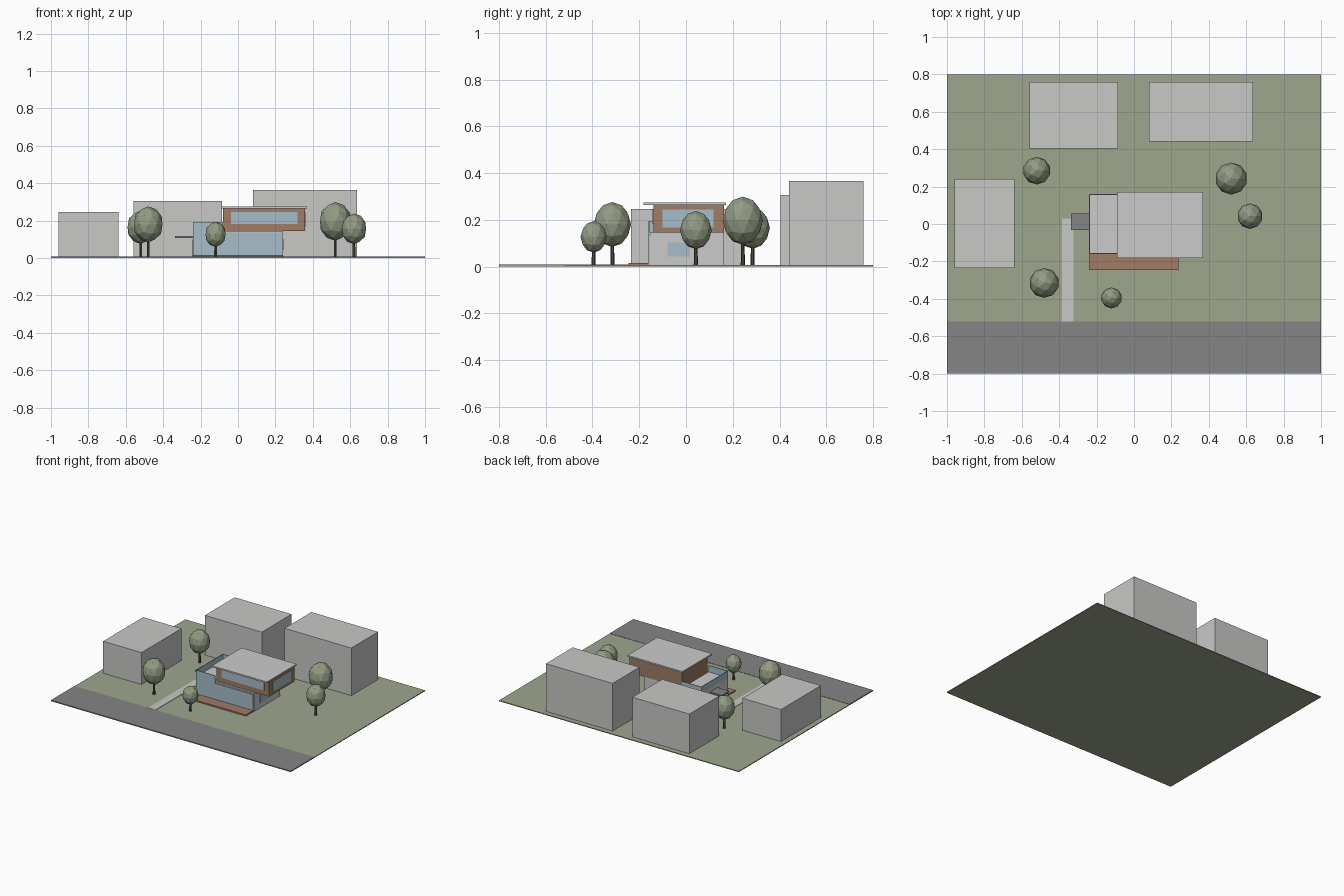
import bpy, bmesh
from mathutils import Matrix

if "Cube" in bpy.data.objects:
    bpy.data.objects.remove(bpy.data.objects["Cube"])


def material(name, r, g, b):
    m = bpy.data.materials.new(name)
    m.diffuse_color = (r, g, b, 1)
    m.use_nodes = True
    m.node_tree.nodes["Principled BSDF"].inputs["Base Color"].default_value = m.diffuse_color
    return m


GRASS = material("grass_green", 0.34, 0.38, 0.27)
ASPHALT = material("asphalt_grey", 0.235, 0.235, 0.24)
CONTEXT = material("context_grey", 0.58, 0.58, 0.57)
RENDER = material("wall_light_grey", 0.59, 0.60, 0.59)
GLASS = material("glass_blue", 0.39, 0.52, 0.59)
WOOD = material("timber_brown", 0.35, 0.20, 0.13)
LEAF = material("leaf_green", 0.29, 0.33, 0.23)
BARK = material("bark_brown", 0.10, 0.07, 0.05)


def finish(bm, name, mat):
    me = bpy.data.meshes.new(name)
    bm.to_mesh(me)
    bm.free()
    me.materials.append(mat)
    ob = bpy.data.objects.new(name, me)
    bpy.context.collection.objects.link(ob)
    return ob


def box(name, x, y, z, mat):
    """Box from (min, max) ranges on each axis."""
    bm = bmesh.new()
    bmesh.ops.create_cube(bm, size=1)
    for v in bm.verts:
        v.co = [r[0] if c < 0 else r[1] for c, r in zip(v.co, (x, y, z))]
    return finish(bm, name, mat)


def tree(i, x, y, r, zc):
    """Tapered trunk with a faceted, slightly tall crown."""
    bm = bmesh.new()
    bmesh.ops.create_cone(bm, cap_ends=True, segments=6, radius1=0.009,
                          radius2=0.006, depth=zc - G,
                          matrix=Matrix.Translation((x, y, (zc + G) / 2)))
    finish(bm, f"tree_trunk_{i}", BARK)
    bm = bmesh.new()
    bmesh.ops.create_icosphere(
        bm, subdivisions=2, radius=r,
        matrix=Matrix.Translation((x, y, zc)) @ Matrix.Diagonal((1, 1, 1.2, 1)))
    finish(bm, f"tree_crown_{i}", LEAF)


# Site
G = 0.006
box("lawn", (-1, 1), (-0.8, 0.8), (0, G), GRASS)
box("road", (-1, 1), (-0.8, -0.52), (G - 0.004, G + 0.002), ASPHALT)
box("path", (-0.385, -0.323), (-0.52, 0.03), (G - 0.002, G + 0.003), CONTEXT)

# Neighbouring blocks
blocks = [((-0.96, -0.64), (-0.235, 0.24), 0.247),
          ((-0.56, -0.085), (0.405, 0.76), 0.305),
          ((0.08, 0.637), (0.44, 0.76), 0.365)]
for i, (x, y, h) in enumerate(blocks, 1):
    box(f"neighbour_block_{i}", x, y, (G, h), CONTEXT)

# Ground floor
box("ground_floor", (-0.24, 0.24), (-0.155, 0.16), (G, 0.134), RENDER)
box("terrace_slab", (-0.24, 0.24), (-0.155, 0.16), (0.134, 0.145), RENDER)
box("front_glazing", (-0.24, 0.238), (-0.16, -0.154), (G, 0.136), GLASS)
box("side_window", (0.238, 0.243), (-0.08, 0.018), (0.043, 0.103), GLASS)
box("entrance_door", (-0.243, -0.238), (-0.015, 0.04), (G, 0.10), WOOD)
box("entrance_canopy", (-0.337, -0.238), (-0.032, 0.055), (0.107, 0.117), ASPHALT)
box("timber_deck", (-0.24, 0.237), (-0.246, -0.155), (G - 0.002, 0.016), WOOD)

# Glass balustrade round the roof terrace
box("balustrade_front", (-0.24, -0.08), (-0.16, -0.155), (0.134, 0.194), GLASS)
box("balustrade_left", (-0.24, -0.235), (-0.155, 0.16), (0.145, 0.194), GLASS)
box("balustrade_back", (-0.235, -0.08), (0.155, 0.16), (0.145, 0.194), GLASS)

# Overhanging upper floor with roof plate
box("upper_floor", (-0.08, 0.358), (-0.14, 0.162), (0.145, 0.264), WOOD)
box("upper_front_window", (-0.038, 0.318), (-0.143, -0.138), (0.182, 0.246), GLASS)
box("upper_side_window", (0.356, 0.361), (-0.10, 0.118), (0.167, 0.244), GLASS)
box("roof_plate", (-0.09, 0.368), (-0.182, 0.172), (0.264, 0.275), RENDER)

# Trees: x, y, crown radius, crown centre height
trees = [(-0.52, 0.285, 0.074, 0.165), (-0.48, -0.315, 0.08, 0.18),
         (-0.12, -0.395, 0.056, 0.127), (0.52, 0.243, 0.086, 0.196),
         (0.62, 0.042, 0.068, 0.156)]
for i, t in enumerate(trees, 1):
    tree(i, *t)
